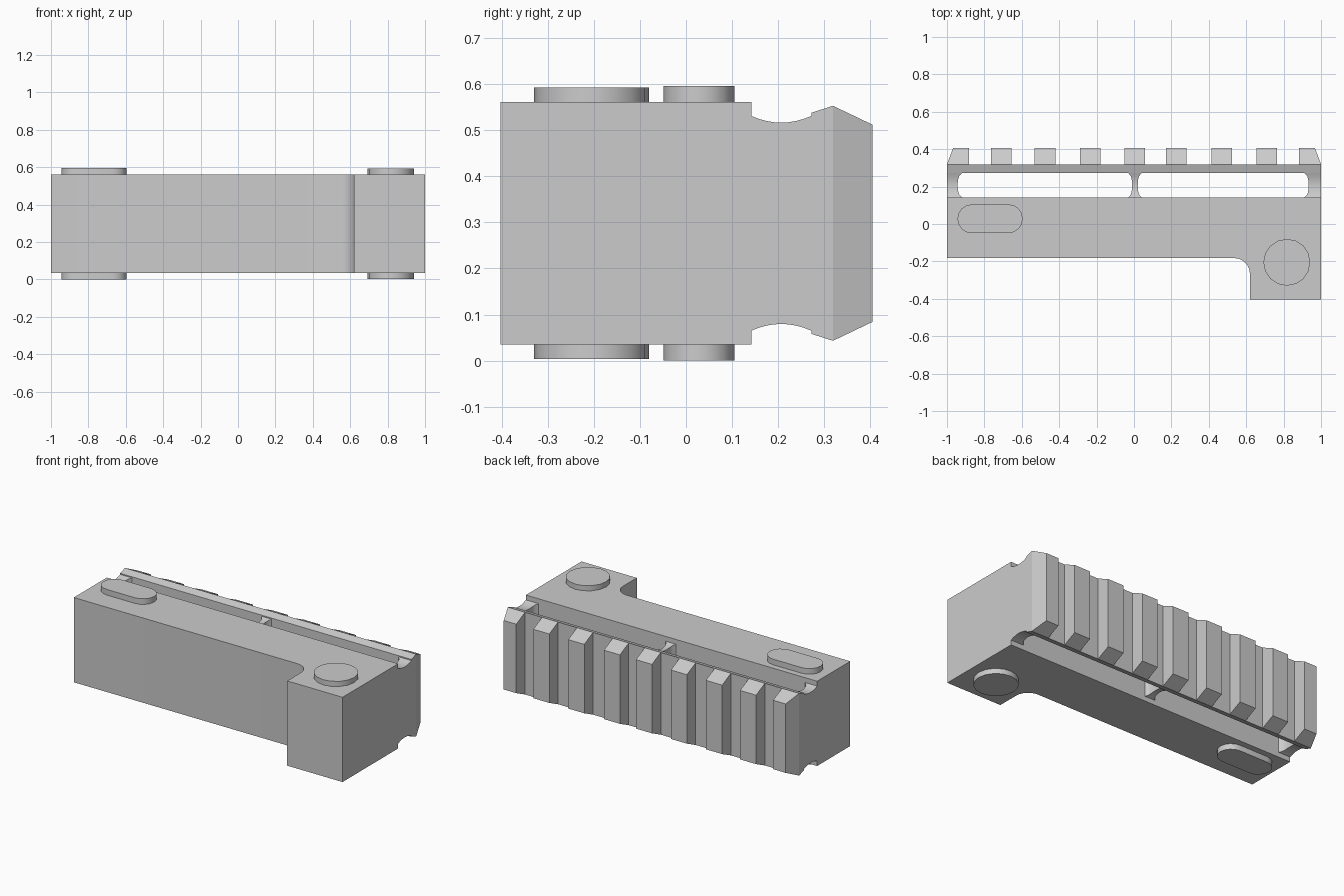
import bpy, bmesh, math

if "Cube" in bpy.data.objects:
    bpy.data.objects.remove(bpy.data.objects["Cube"])

ZC = 0.298   # mid height; everything mirrors about it


def finish(name, bm, smooth=False):
    bmesh.ops.recalc_face_normals(bm, faces=bm.faces[:])
    me = bpy.data.meshes.new(name)
    bm.to_mesh(me)
    bm.free()
    ob = bpy.data.objects.new(name, me)
    bpy.context.collection.objects.link(ob)
    if smooth:
        bpy.ops.object.select_all(action='DESELECT')
        ob.select_set(True)
        bpy.context.view_layer.objects.active = ob
        bpy.ops.object.shade_smooth_by_angle(angle=math.radians(35))
    return ob


def prism(name, pts, z0, z1, smooth=True):
    """Extrude an outline in the xy plane from z0 to z1."""
    bm = bmesh.new()
    face = bm.faces.new([bm.verts.new((x, y, z0)) for x, y in pts])
    res = bmesh.ops.extrude_face_region(bm, geom=[face])
    verts = [g for g in res['geom'] if isinstance(g, bmesh.types.BMVert)]
    bmesh.ops.translate(bm, verts=verts, vec=(0, 0, z1 - z0))
    return finish(name, bm, smooth)


def loft(name, sections, smooth=False):
    """Join rectangular sections (y, x0, x1, half height) along y."""
    bm = bmesh.new()
    rings = [[bm.verts.new((x, y, ZC + s * h))
              for x, s in ((x0, -1), (x1, -1), (x1, 1), (x0, 1))]
             for y, x0, x1, h in sections]
    for a, b in zip(rings, rings[1:]):
        for i in range(4):
            j = (i + 1) % 4
            bm.faces.new((a[i], a[j], b[j], b[i]))
    bm.faces.new(rings[0])
    bm.faces.new(rings[-1])
    return finish(name, bm, smooth)


def arc(cx, cy, r, a0, a1, n):
    return [(cx + r * math.cos(math.radians(a0 + (a1 - a0) * i / n)),
             cy + r * math.sin(math.radians(a0 + (a1 - a0) * i / n)))
            for i in range(n + 1)]


# L-shaped body with a filleted inner corner
body = [(-1, 0.142), (-1, -0.182)] + arc(0.535, -0.267, 0.085, 90, 0, 6)
body += [(0.62, -0.403), (1, -0.403), (1, 0.142)]
prism("body", body, ZC - 0.263, ZC + 0.263)

# Raised pads on top and bottom
pill = arc(-0.867, 0.028, 0.077, 90, 270, 8) + arc(-0.672, 0.028, 0.077, -90, 90, 8)
disc = arc(0.817, -0.205, 0.125, 0, 360, 16)[:-1]
for side, s in (("top", 1), ("bottom", -1)):
    for kind, pts, h in (("long_pad", pill, 0.298), ("round_pad", disc, 0.295)):
        z0, z1 = sorted((ZC + s * 0.25, ZC + s * h))
        prism(f"{kind}_{side}", pts, z0, z1)

# Webs joining body and rail, waisted in plan and in height
Y0, Y1 = 0.142, 0.272
for name, x0, x1, d0, d1 in (("left_web", -1, -0.918, 0, 0.025),
                             ("middle_web", -0.03, 0.04, 0.02, 0.02),
                             ("right_web", 0.912, 1, 0.022, 0)):
    secs = []
    for i in range(9):
        t = i / 8
        k = math.sqrt(max(0, 1 - (2 * t - 1) ** 2))
        secs.append((Y0 + (Y1 - Y0) * t, x0 + d0 * k, x1 - d1 * k,
                     0.233 - 0.0145 * (1 - (2 * t - 1) ** 2)))
    loft(name, secs, True)

# Continuous rail bar
loft("rail_bar", [(0.272, -1, 1, 0.240), (0.319, -1, 1, 0.255)])

# Rail teeth, with slanted outer ends on the first and last
teeth = [(-1, -0.882), (-0.765, -0.655), (-0.532, -0.42), (-0.29, -0.18),
         (-0.05, 0.06), (0.17, 0.28), (0.415, 0.525), (0.655, 0.765), (0.882, 1)]
for i, (x0, x1) in enumerate(teeth):
    o0 = x0 + (0.032 if i == 0 else 0)
    o1 = x1 - (0.032 if i == len(teeth) - 1 else 0)
    loft(f"tooth_{i + 1}", [(0.319, x0, x1, 0.255), (0.405, o0, o1, 0.214)])
